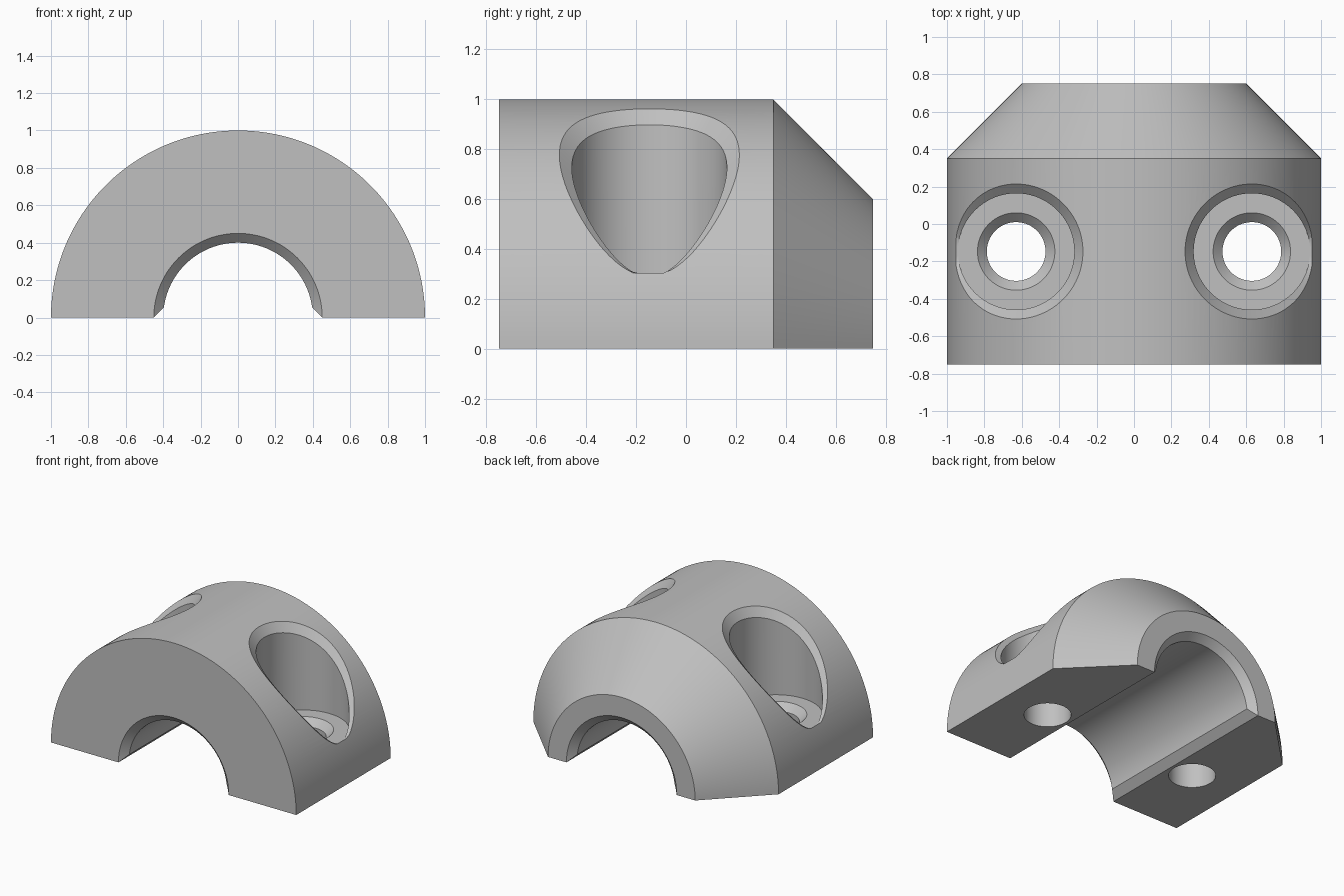
import bpy, bmesh
from math import sin, cos, pi, sqrt
from mathutils import Vector

if "Cube" in bpy.data.objects:
    bpy.data.objects.remove(bpy.data.objects["Cube"], do_unlink=True)

LENGTH, RADIUS, BORE, CHAMFER = 0.75, 1.0, 0.40, 0.05   # LENGTH is half the depth
BOLT_X, BOLT_Y, FLOOR = 0.63, -0.147, 0.30
POCKET, HOLE = 0.311, 0.157
ARC, ROUND = 96, 96

grey = bpy.data.materials.new("metal_grey")
grey.use_nodes = True
colour = (0.53, 0.53, 0.53, 1)
grey.diffuse_color = colour
grey.node_tree.nodes["Principled BSDF"].inputs["Base Color"].default_value = colour


def loft(name, rings, closed=False):
    """Skin a list of equal-sized rings; cap the ends or close the loop."""
    bm = bmesh.new()
    loops = [[bm.verts.new(p) for p in ring] for ring in rings]
    n = len(loops[0])
    for a, b in zip(loops, loops[1:]):
        for i in range(n):
            j = (i + 1) % n
            bm.faces.new((a[i], a[j], b[j], b[i]))
    bm.faces.new(loops[0])
    bm.faces.new(loops[-1])
    bmesh.ops.recalc_face_normals(bm, faces=bm.faces)
    mesh = bpy.data.meshes.new(name)
    bm.to_mesh(mesh)
    bm.free()
    mesh.materials.append(grey)
    ob = bpy.data.objects.new(name, mesh)
    bpy.context.collection.objects.link(ob)
    return ob


def circle(radius, z, side):
    return [(side * (BOLT_X + radius * cos(t)), BOLT_Y + radius * sin(t), z)
            for t in (2 * pi * i / ROUND for i in range(ROUND))]


def cut(target, cutter):
    cutter.hide_render = True
    mod = target.modifiers.new("cut", 'BOOLEAN')
    mod.operation, mod.solver, mod.object = 'DIFFERENCE', 'EXACT', cutter
    bpy.context.view_layer.objects.active = target
    bpy.ops.object.modifier_apply(modifier=mod.name)
    bpy.data.objects.remove(cutter, do_unlink=True)


def pocket_cutter(side):
    """Bolt pocket whose mouth has an even chamfer following the round surface."""
    lower, mouth, top = [], [], []
    for i in range(ROUND):
        t = 2 * pi * i / ROUND
        x, y = BOLT_X + POCKET * cos(t), BOLT_Y + POCKET * sin(t)
        z = sqrt(RADIUS ** 2 - x * x)
        edge = Vector((-sin(t), cos(t), x * sin(t) / z))
        outward = edge.cross(Vector((x, 0, z))).normalized()
        a = Vector((x, y, max(z - CHAMFER, FLOOR + 0.002)))
        b = Vector((x, y, z)) + outward * CHAMFER
        b.z = max(b.z, FLOOR + 0.003)
        c = b + (b - a) * 0.6
        for ring, p in ((lower, a), (mouth, c), (top, Vector((c.x, c.y, 1.3)))):
            ring.append((side * p.x, p.y, p.z))
    return loft("pocket_cutter", [circle(POCKET, FLOOR, side), lower, mouth, top])


# Half collar: a ring profile (depth, radius) swept through half a turn
profile = [(-LENGTH, RADIUS), (0.35, RADIUS), (LENGTH, 0.6),
           (LENGTH, BORE + CHAMFER), (LENGTH - CHAMFER, BORE),
           (CHAMFER - LENGTH, BORE), (-LENGTH, BORE + CHAMFER)]
collar = loft("half_collar", [[(r * cos(pi * k / ARC), y, r * sin(pi * k / ARC))
                               for y, r in profile] for k in range(ARC + 1)])

# Chamfer along the two lower edges of the bore
e = BORE + CHAMFER
section = [(-e - 0.02, -0.02), (e + 0.02, -0.02), (e - 0.07, 0.07), (0.07 - e, 0.07)]
cut(collar, loft("bore_edge_cutter",
                 [[(x, y, z) for x, z in section] for y in (-0.7495, 0.7495)]))

# Bolt pockets and countersunk through holes
for side in (1, -1):
    cut(collar, pocket_cutter(side))
    cut(collar, loft("bolt_hole_cutter", [
        circle(HOLE, -0.1, side), circle(HOLE, FLOOR - CHAMFER, side),
        circle(HOLE + CHAMFER + 0.02, FLOOR + 0.02, side)]))

# Smooth curved surfaces, crisp edges
bpy.ops.object.select_all(action='DESELECT')
collar.select_set(True)
bpy.context.view_layer.objects.active = collar
bpy.ops.object.shade_smooth_by_angle(angle=0.35)
